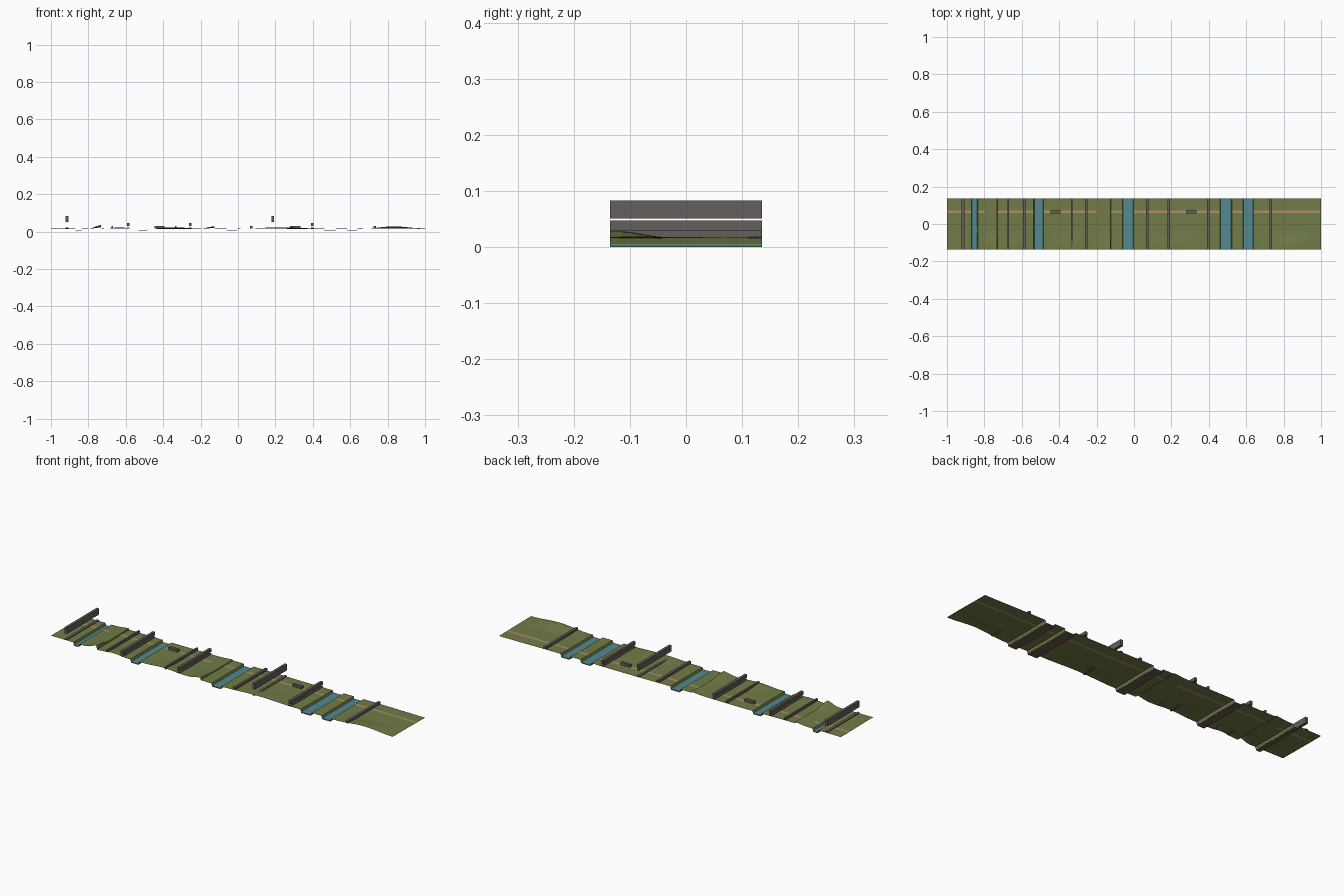
import bpy, bmesh, math

if "Cube" in bpy.data.objects:
    bpy.data.objects.remove(bpy.data.objects["Cube"])

W = 0.135                      # half width of the course
RIVERS = [(-0.866, -0.838), (-0.532, -0.487), (-0.058, -0.006),
          (0.463, 0.52), (0.586, 0.636)]
CLIFFS = [(-0.80, -0.732, 0.019), (-0.20, -0.125, 0.012)]   # start, drop, rise


def material(name, rgb):
    m = bpy.data.materials.new(name)
    m.diffuse_color = (*rgb, 1)
    m.use_nodes = True
    m.node_tree.nodes["Principled BSDF"].inputs["Base Color"].default_value = m.diffuse_color
    return m


GRASS = material("grass green", (0.165, 0.20, 0.062))
EARTH = material("earth brown", (0.17, 0.10, 0.07))
TRAIL = material("trail tan", (0.42, 0.27, 0.15))
WATER = material("water blue", (0.085, 0.25, 0.28))
STONE = material("stone grey", (0.128, 0.112, 0.104))


def smooth(t):
    t = max(0.0, min(1.0, t))
    return t * t * (3 - 2 * t)


def bump(x, a, b):
    return math.sin(math.pi * (x - a) / (b - a)) ** 2 if a < x < b else 0.0


def height(x, y):
    """Ground level: flat at the back, rolling at the front edge."""
    front = smooth((-0.03 - y) / 0.09)
    z = 0.0165 + 0.001 * math.sin(9 * x + 14 * y)
    z += front * (0.012 * bump(x, 0.66, 1.0) + 0.007 * bump(x, -0.72, -0.55)
                  + 0.006 * bump(x, -0.46, -0.22) + 0.006 * bump(x, 0.0, 0.42))
    for a, b, rise in CLIFFS:
        if a < x < b:
            z += rise * smooth((x - a) / (b - a)) * (0.35 + 0.65 * front)
    return z


def finish(bm, name, mats):
    me = bpy.data.meshes.new(name)
    bm.to_mesh(me)
    bm.free()
    for m in mats:
        me.materials.append(m)
    ob = bpy.data.objects.new(name, me)
    bpy.context.collection.objects.link(ob)
    return ob


def box(name, x0, x1, y0, y1, z0, z1, mat):
    bm = bmesh.new()
    bmesh.ops.create_cube(bm, size=1)
    for v in bm.verts:
        v.co = (x1 if v.co.x > 0 else x0, y1 if v.co.y > 0 else y0,
                z1 if v.co.z > 0 else z0)
    return finish(bm, name, [mat])


# ground sheet with carved river beds and a painted trail
xs = {round(-1 + i * 0.02, 4) for i in range(101)}
for a, b in RIVERS:
    xs = {x for x in xs if not a - 0.008 < x < b + 0.008}
    xs |= {a - 0.004, a + 0.002, b - 0.002, b + 0.004}
for a, b, r in CLIFFS:
    xs |= {b - 0.001, b + 0.001}
xs = sorted(xs)
ys = sorted([-W + i * 2 * W / 18 for i in range(19)] + [0.0585, 0.0715])


def in_river(x, pad=0.0):
    return any(a - pad < x < b + pad for a, b in RIVERS)


bm = bmesh.new()
grid = [[bm.verts.new((x, y, 0.0 if in_river(x) else height(x, y))) for y in ys]
        for x in xs]
for i in range(len(xs) - 1):
    for j in range(len(ys) - 1):
        f = bm.faces.new((grid[i][j], grid[i + 1][j],
                          grid[i + 1][j + 1], grid[i][j + 1]))
        c = f.calc_center_median()
        slope = any(a < c.x < b for a, b, r in CLIFFS)
        if c.z < 0.001:
            f.material_index = 1
        elif 0.0585 < c.y < 0.0715 and not slope and not in_river(c.x, 0.003):
            f.material_index = 2
        f.smooth = True
ground = finish(bm, "ground", [GRASS, EARTH, TRAIL])
bpy.context.view_layer.objects.active = ground
ground.select_set(True)
bpy.ops.object.shade_smooth_by_angle(angle=math.radians(30))

# water surfaces, low in the channels
for i, (a, b) in enumerate(RIVERS):
    box(f"river_water_{i + 1}", a, b, -W, W, 0.003, 0.005, WATER)

# low hurdles lying on the ground
for i, (x, w) in enumerate([(-0.672, 0.009), (-0.332, 0.009),
                            (0.071, 0.013), (0.732, 0.013)]):
    box(f"low_hurdle_{i + 1}", x - w / 2, x + w / 2, -W, W, 0.0178, 0.030, STONE)

# raised beams, each over a flat sill: middle height and high
for kind, spots, z0, z1 in [("middle", (-0.586, -0.256, 0.396), 0.030, 0.047),
                            ("high", (-0.914, 0.186), 0.051, 0.083)]:
    for i, x in enumerate(spots):
        box(f"{kind}_beam_{i + 1}", x - 0.007, x + 0.007, -W, W, z0, z1, STONE)
        box(f"{kind}_sill_{i + 1}", x - 0.007, x + 0.007, -W, W, 0.0178, 0.022, STONE)

# stepping blocks on the trail
for i, x in enumerate((-0.42, 0.306)):
    box(f"trail_block_{i + 1}", x - 0.027, x + 0.027, 0.057, 0.072, 0.0178, 0.031, STONE)
